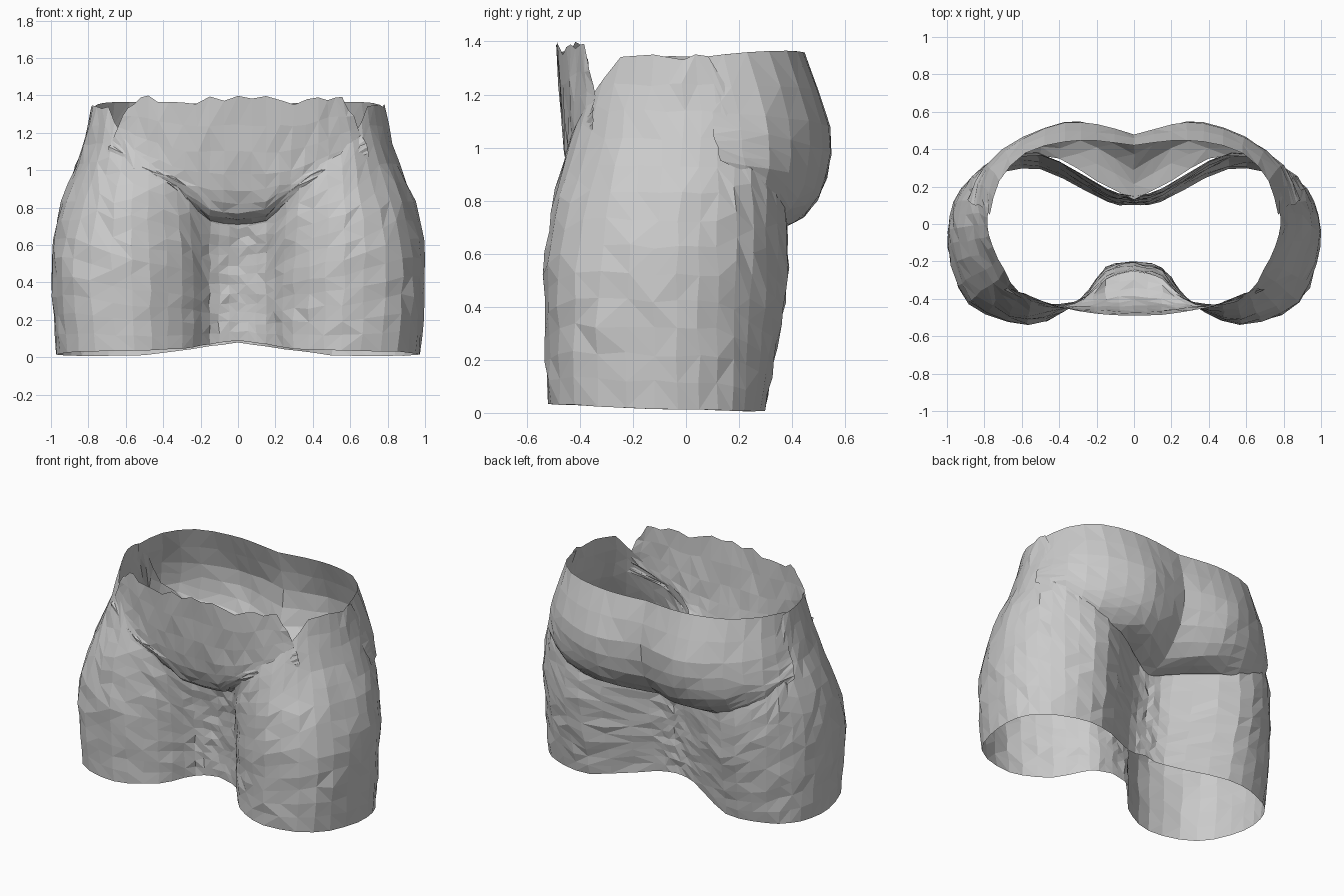
import bpy, bmesh, random
from mathutils import Vector

if "Cube" in bpy.data.objects:
    bpy.data.objects.remove(bpy.data.objects["Cube"])

random.seed(4)


def spline(pts, t):
    """Catmull-Rom point at parameter t (0..len-1), clamped at the ends."""
    n = len(pts) - 1
    i = min(int(t), n - 1)
    f = t - i
    b, c = pts[i], pts[i + 1]
    a = pts[i - 1] if i > 0 else b * 2 - c
    d = pts[i + 2] if i + 2 <= n else c * 2 - b
    return 0.5 * (2 * b + (c - a) * f + (2 * a - 5 * b + 4 * c - d) * f * f
                  + (3 * b - a - 3 * c + d) * f ** 3)


def mirrored_sheet(name, grid, jitter=0.007, ragged_top=0.0, closed=False):
    """Half sheet (rows of points, x >= 0) mirrored to a triangulated, faceted skin."""
    bm = bmesh.new()
    rows = []
    for r, half in enumerate(grid):
        left = [Vector((-p.x, p.y, p.z)) for p in reversed(half[1:])]
        pts = left + [Vector(p) for p in half]
        if closed:
            pts = pts[1:]
        for p in pts:
            edge = r in (0, len(grid) - 1)
            k = 0.2 if edge else 1.0
            p += Vector([random.uniform(-jitter, jitter) * k for _ in range(3)])
            if r == len(grid) - 1:
                p.z += random.uniform(-ragged_top, ragged_top)
            p.x = max(-1, min(1, p.x))
        rows.append([bm.verts.new(p) for p in pts])
    n = len(rows[0])
    for lo, hi in zip(rows, rows[1:]):
        for c in range(n if closed else n - 1):
            d = (c + 1) % n
            q = [lo[c], lo[d], hi[d], hi[c]]
            if random.random() < 0.5:
                q = q[1:] + q[:1]
            bm.faces.new((q[0], q[1], q[2]))
            bm.faces.new((q[0], q[2], q[3]))
    bmesh.ops.recalc_face_normals(bm, faces=bm.faces)
    me = bpy.data.meshes.new(name)
    bm.to_mesh(me)
    bm.free()
    ob = bpy.data.objects.new(name, me)
    bpy.context.collection.objects.link(ob)
    return ob


def refine(rows, nu, nv):
    """Smoothly resample a coarse grid of control points."""
    rows = [[Vector(p) for p in r] for r in rows]
    fine = [[spline(r, i / nu) for i in range((len(r) - 1) * nu + 1)] for r in rows]
    return [[spline([r[c] for r in fine], j / nv) for c in range(len(fine[0]))]
            for j in range((len(rows) - 1) * nv + 1)]


# Legs: peanut-shaped half sections from front centre round to back centre
levels = [0, 0.5, 0.8, 1.1, 1.36]
sections = [
    [(0, -.20), (.15, -.23), (.30, -.41), (.55, -.52), (.85, -.42), (.97, -.12),
     (.93, .12), (.77, .25), (.5, .29), (.14, .11), (0, .10)],
    [(0, -.21), (.15, -.25), (.30, -.42), (.57, -.535), (.88, -.42), (.995, -.12),
     (.96, .12), (.80, .30), (.52, .38), (.15, .17), (0, .13)],
    [(0, -.26), (.15, -.30), (.32, -.43), (.57, -.50), (.83, -.37), (.945, -.10),
     (.93, .12), (.80, .30), (.52, .38), (.15, .20), (0, .16)],
    [(0, -.36), (.15, -.38), (.32, -.41), (.55, -.41), (.73, -.30), (.83, -.08),
     (.825, .12), (.75, .28), (.52, .38), (.15, .22), (0, .2)],
    [(0, -.45), (.15, -.45), (.32, -.44), (.56, -.37), (.69, -.24), (.77, -.06),
     (.77, .08), (.70, .25), (.5, .4), (.15, .3), (0, .3)],
]
tops = [.74, .77, .97, 1.09, 1.34, 1.34, 1.34, 1.0, .78, .70, .66]
hems = [.09, .07, .045, .035, .03, .015, .01, .005, .01, .06, .08]
sections = [[Vector((x, y, 0)) for x, y in s] for s in sections]
NU, NV = 3, 13


def level_param(z):
    for i in range(len(levels) - 1):
        if z <= levels[i + 1] or i == len(levels) - 2:
            return i + (z - levels[i]) / (levels[i + 1] - levels[i])


def lerp(values, t):
    i = min(int(t), len(values) - 2)
    return values[i] + (values[i + 1] - values[i]) * (t - i)


columns = []
for c in range((len(tops) - 1) * NU + 1):
    u = c / NU
    path = [spline(s, u) for s in sections]
    lo, hi = lerp(hems, u), lerp(tops, u)
    col = []
    for r in range(NV + 1):
        z = lo + (hi - lo) * r / NV
        p = spline(path, level_param(z))
        col.append(Vector((p.x, p.y, z)))
    columns.append(col)
leg_grid = [[col[r] for col in columns] for r in range(NV + 1)]


def closed_sheet(name, grid):
    """Legs wrap all the way round, so weld the doubled back centre line."""
    ob = mirrored_sheet(name, grid, closed=True, ragged_top=0.012)
    return ob


closed_sheet("leg_shell", leg_grid)

# Seat: rounded back panel, tucked under at its lower edge
seat = [
    [(0, .13, .62), (.2, .23, .67), (.4, .35, .69), (.6, .36, .74), (.79, .30, .86), (.89, .13, .95)],
    [(0, .29, .68), (.2, .41, .72), (.38, .46, .76), (.6, .42, .81), (.80, .31, .92), (.88, .12, 1.0)],
    [(0, .44, .85), (.2, .51, .87), (.37, .53, .90), (.6, .46, .93), (.79, .31, 1.0), (.86, .1, 1.05)],
    [(0, .48, 1.08), (.2, .53, 1.08), (.37, .54, 1.08), (.59, .46, 1.1), (.77, .3, 1.12), (.825, .1, 1.13)],
    [(0, .42, 1.35), (.2, .445, 1.355), (.37, .44, 1.36), (.58, .38, 1.365), (.72, .23, 1.36), (.77, .05, 1.34)],
]
mirrored_sheet("seat_panel", refine(seat, 2, 2), jitter=0.004)

# Belly: front panel hanging over the leg tops, with a ragged waist edge
belly = [
    [(0, -.25, .71), (.15, -.29, .73), (.27, -.40, .84), (.36, -.43, .92), (.5, -.44, .99), (.70, -.35, 1.07)],
    [(0, -.38, .77), (.15, -.40, .79), (.28, -.43, .90), (.38, -.445, .96), (.52, -.43, 1.03), (.69, -.35, 1.12)],
    [(0, -.45, .98), (.15, -.455, .98), (.28, -.45, 1.0), (.42, -.435, 1.05), (.55, -.40, 1.11), (.66, -.345, 1.19)],
    [(0, -.49, 1.38), (.15, -.485, 1.38), (.3, -.465, 1.37), (.43, -.435, 1.38), (.52, -.40, 1.39), (.59, -.37, 1.34)],
]
mirrored_sheet("belly_panel", refine(belly, 2, 3), jitter=0.006, ragged_top=0.022)
